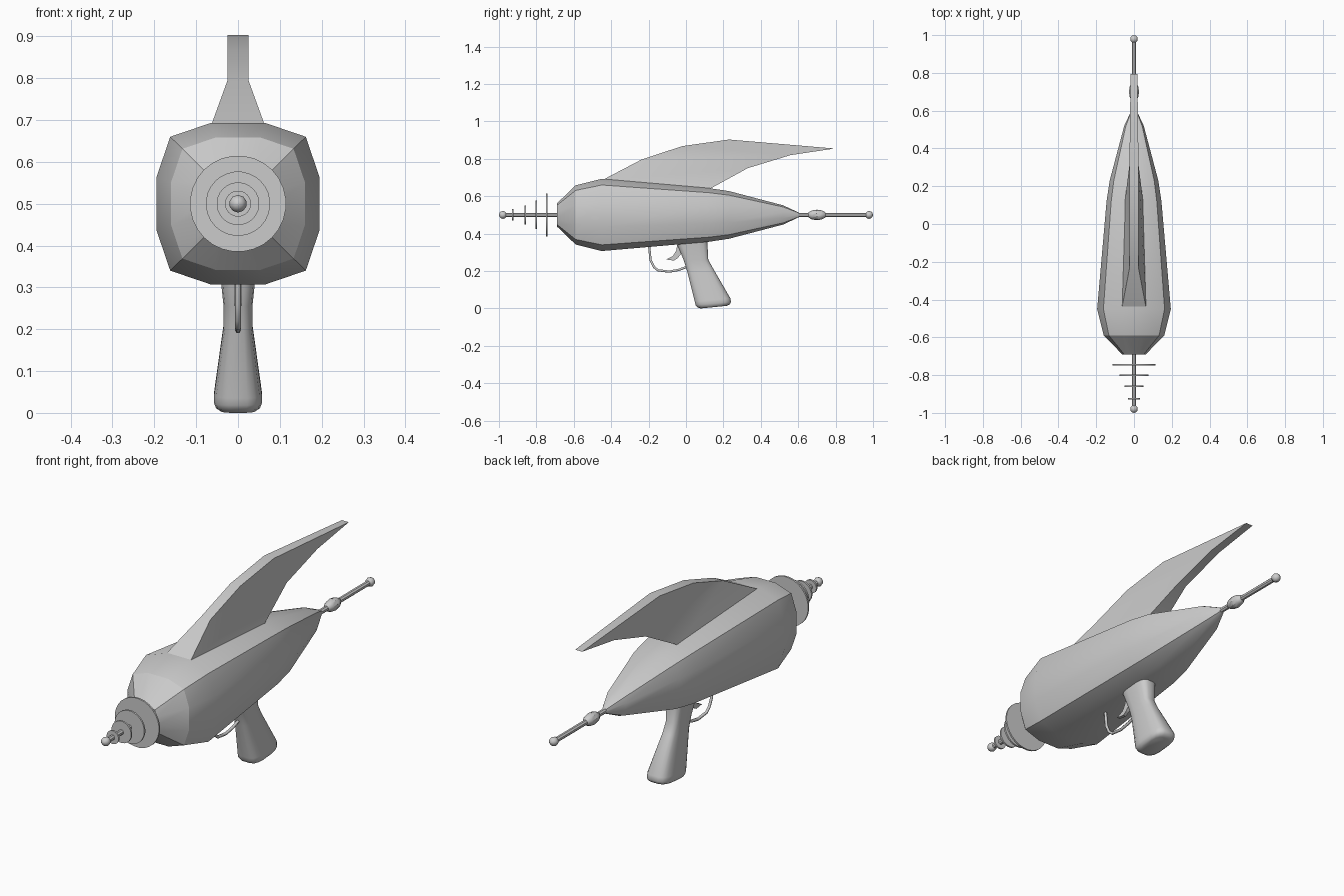
import bpy, bmesh, math

if "Cube" in bpy.data.objects:
    bpy.data.objects.remove(bpy.data.objects["Cube"])

ZC = 0.5  # height of the long axis


def finish(name, bm, angle=None):
    bmesh.ops.recalc_face_normals(bm, faces=bm.faces)
    me = bpy.data.meshes.new(name)
    bm.to_mesh(me)
    bm.free()
    ob = bpy.data.objects.new(name, me)
    bpy.context.collection.objects.link(ob)
    if angle:
        bpy.ops.object.select_all(action='DESELECT')
        ob.select_set(True)
        bpy.context.view_layer.objects.active = ob
        bpy.ops.object.shade_smooth_by_angle(angle=math.radians(angle))
    return ob


def loft(name, rings, angle=None):
    """Skin a list of equal-length point rings and cap both ends."""
    bm = bmesh.new()
    vs = [[bm.verts.new(p) for p in r] for r in rings]
    n = len(rings[0])
    for a, b in zip(vs, vs[1:]):
        for i in range(n):
            j = (i + 1) % n
            bm.faces.new((a[i], a[j], b[j], b[i]))
    bm.faces.new(vs[0])
    bm.faces.new(vs[-1])
    return finish(name, bm, angle)


def lathe(name, profile, sides, angle=35):
    """Revolve (y, radius) pairs around the long axis."""
    rings = []
    for y, r in profile:
        rings.append([(r * math.cos(math.tau * (i + .5) / sides), y,
                       ZC + r * math.sin(math.tau * (i + .5) / sides)) for i in range(sides)])
    return loft(name, rings, angle)


def bead(y, length, r, steps=6):
    """Profile of an ellipsoid bead centred at y."""
    return [(y - length * math.cos(math.pi * k / steps),
             max(r * math.sin(math.pi * k / steps), 0.001)) for k in range(steps + 1)]


# Hull: twelve-sided boxy section scaled along the axis
quarter = [(.195, .063), (.162, .16), (.065, .193)]
section = (quarter + [(-x, z) for x, z in reversed(quarter)]
           + [(-x, -z) for x, z in quarter] + [(x, -z) for x, z in reversed(quarter)])
stations = [(-.69, .32), (-.59, .82), (-.45, 1), (.12, .745), (.23, .66), (.52, .265), (.605, .06)]
loft("hull", [[(x * s, y, ZC + z * s) for x, z in section] for y, s in stations], 30)

# Swept fin: top edge, bottom edge and half widths
fin = [(-.45, .685, .12, .635, .065, .048), (-.24, .795, .33, .75, .025, .022),
       (-.02, .868, .56, .82, .025, .02), (.23, .903, .795, .855, .025, .018)]
loft("fin", [[(-a, y0, z0), (a, y0, z0), (b, y1, z1), (-b, y1, z1)]
             for y0, z0, y1, z1, a, b in fin], 20)

# Front emitter: rod, shrinking discs and ball
lathe("front_rod", [(-.98, .012), (-.66, .012)], 8)
lathe("front_ball", bead(-.979, .021, .021), 10)
for k, (y, r) in enumerate([(-.745, .115), (-.80, .077), (-.86, .051), (-.925, .031)]):
    lathe(f"emitter_disc_{k + 1}", [(y - .004, r), (y + .004, r)], 28)

# Tail antenna: rod, bead and ball
lathe("tail_rod", [(.58, .012), (.98, .012)], 8)
lathe("tail_bead", bead(.70, .052, .028), 10)
lathe("tail_ball", bead(.979, .021, .021), 10)

# Grip: rounded-rectangle sections from hull down to butt
grip = [(-.055, .40, .11, .41, .05), (-.048, .345, .115, .355, .045), (-.012, .255, .12, .26, .035),
        (.005, .2, .145, .215, .035), (.046, .035, .238, .055, .058), (.05, .018, .242, .035, .058),
        (.06, .006, .236, .022, .053), (.078, .0, .218, .014, .043)]
rings = []
for yf, zf, yb, zb, w in grip:
    ring = []
    for i in range(16):
        a = math.tau * (i + .5) / 16
        c, s = math.cos(a), math.sin(a)
        u = math.copysign(abs(c) ** .6, c)
        v = math.copysign(abs(s) ** .6, s)
        t = .5 + .5 * u
        ring.append((v * w, yf + (yb - yf) * t, zf + (zb - zf) * t))
    rings.append(ring)
loft("grip", rings, 45)

# Trigger guard: thin bent strap
path = [(-.197, .335), (-.19, .26), (-.172, .222), (-.15, .204), (-.09, .197), (-.04, .206), (.02, .228)]
curve = bpy.data.curves.new("trigger_guard", 'CURVE')
curve.dimensions = '3D'
curve.bevel_depth = .007
curve.bevel_resolution = 1
curve.use_fill_caps = True
sp = curve.splines.new('POLY')
sp.points.add(len(path) - 1)
for p, (y, z) in zip(sp.points, path):
    p.co = (0, y, z, 1)
bpy.context.collection.objects.link(bpy.data.objects.new("trigger_guard", curve))

# Trigger: curved tapering blade
blade = [(-.045, .35, -.01, .35), (-.052, .31, -.02, .3), (-.07, .28, -.045, .268), (-.107, .262, -.065, .256)]
loft("trigger", [[(-.008, a, b), (.008, a, b), (.008, c, d), (-.008, c, d)] for a, b, c, d in blade])
